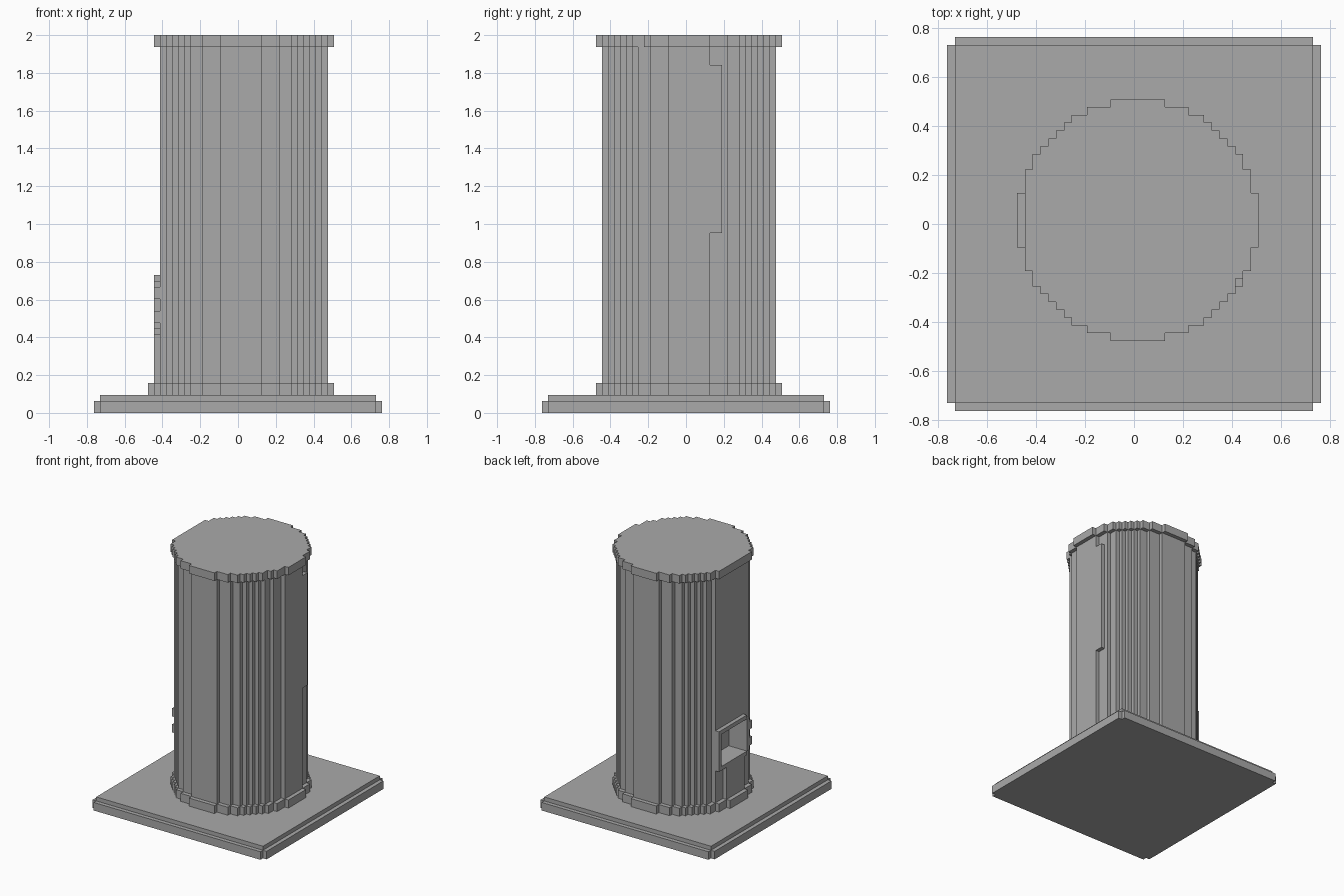
import bpy
import bmesh

cube = bpy.data.objects.get("Cube")
if cube:
    bpy.data.objects.remove(cube, do_unlink=True)

U = 2 / 63          # edge of one building block
GRID = range(-24, 24)

grey = bpy.data.materials.new("plain_grey")
grey.use_nodes = True
grey.diffuse_color = (0.4, 0.4, 0.4, 1)
grey.node_tree.nodes["Principled BSDF"].inputs["Base Color"].default_value = (0.4, 0.4, 0.4, 1)


def prism(name, inside, z0, z1):
    """Stepped solid made of every grid cell accepted by inside(x, y)."""
    bm = bmesh.new()
    verts = {}

    def corner(x, y):
        if (x, y) not in verts:
            verts[x, y] = bm.verts.new((x * U, y * U, z0 * U))
        return verts[x, y]

    for x in GRID:
        for y in GRID:
            if inside(x, y):
                bm.faces.new([corner(x, y), corner(x + 1, y),
                              corner(x + 1, y + 1), corner(x, y + 1)])
    bmesh.ops.dissolve_limit(bm, angle_limit=0.01, verts=bm.verts[:], edges=bm.edges[:])
    out = bmesh.ops.extrude_face_region(bm, geom=bm.faces[:])
    top = [v for v in out["geom"] if isinstance(v, bmesh.types.BMVert)]
    bmesh.ops.translate(bm, verts=top, vec=(0, 0, (z1 - z0) * U))
    bmesh.ops.recalc_face_normals(bm, faces=bm.faces[:])
    mesh = bpy.data.meshes.new(name)
    bm.to_mesh(mesh)
    bm.free()
    mesh.materials.append(grey)
    obj = bpy.data.objects.new(name, mesh)
    bpy.context.collection.objects.link(obj)
    return obj


def disc(x, y, r):
    return x * x + y * y < r * r


def shaft(x, y):
    # round column, shaved flat on its -x side
    return disc(x, y, 14.5) and x > -14


def full_shaft(x, y):
    return disc(x, y, 14.5)


def opening(x, y):
    return x < -9 and -4 <= y <= 5


def wide_shaft(x, y):
    # column with its +x strip widened
    return shaft(x, y) or (x == 14 and 4 <= y <= 5)


# Square base with notched corners and a smaller top step
prism("base_plate", lambda x, y: not (x in (-24, 23) and y in (-24, 23)), 0, 2)
prism("base_step", lambda x, y: -23 <= x <= 22 and -23 <= y <= 22, 2, 3)

# Ring at the foot of the column
prism("foot_ring", lambda x, y: disc(x, y, 15.5), 3, 5)

# Column in stacked sections
prism("lower_column", full_shaft, 5, 13)
prism("column_under_window", shaft, 13, 14)
prism("column_at_window", lambda x, y: shaft(x, y) and not opening(x, y), 14, 22)
prism("middle_column", shaft, 22, 30)
prism("upper_column", wide_shaft, 30, 58)
prism("column_neck", shaft, 58, 61)

# Window frame on the -x side: bands of (bottom, top, near edge)
bands = [(13, 14, -4), (14, 15, -5), (15, 17, -6), (17, 19, -5),
         (19, 21, -6), (21, 22, -5), (22, 23, -4)]
for z0, z1, near in bands:
    hollow = 14 <= z0 < 22
    prism("window_frame",
          lambda x, y: x == -14 and near <= y <= 6 and not (hollow and opening(x, y)),
          z0, z1)

# Cap with its flattened side and one chipped corner
prism("cap", lambda x, y: disc(x, y, 15.5) and x > -15 and (x, y) != (13, -8), 61, 63)
